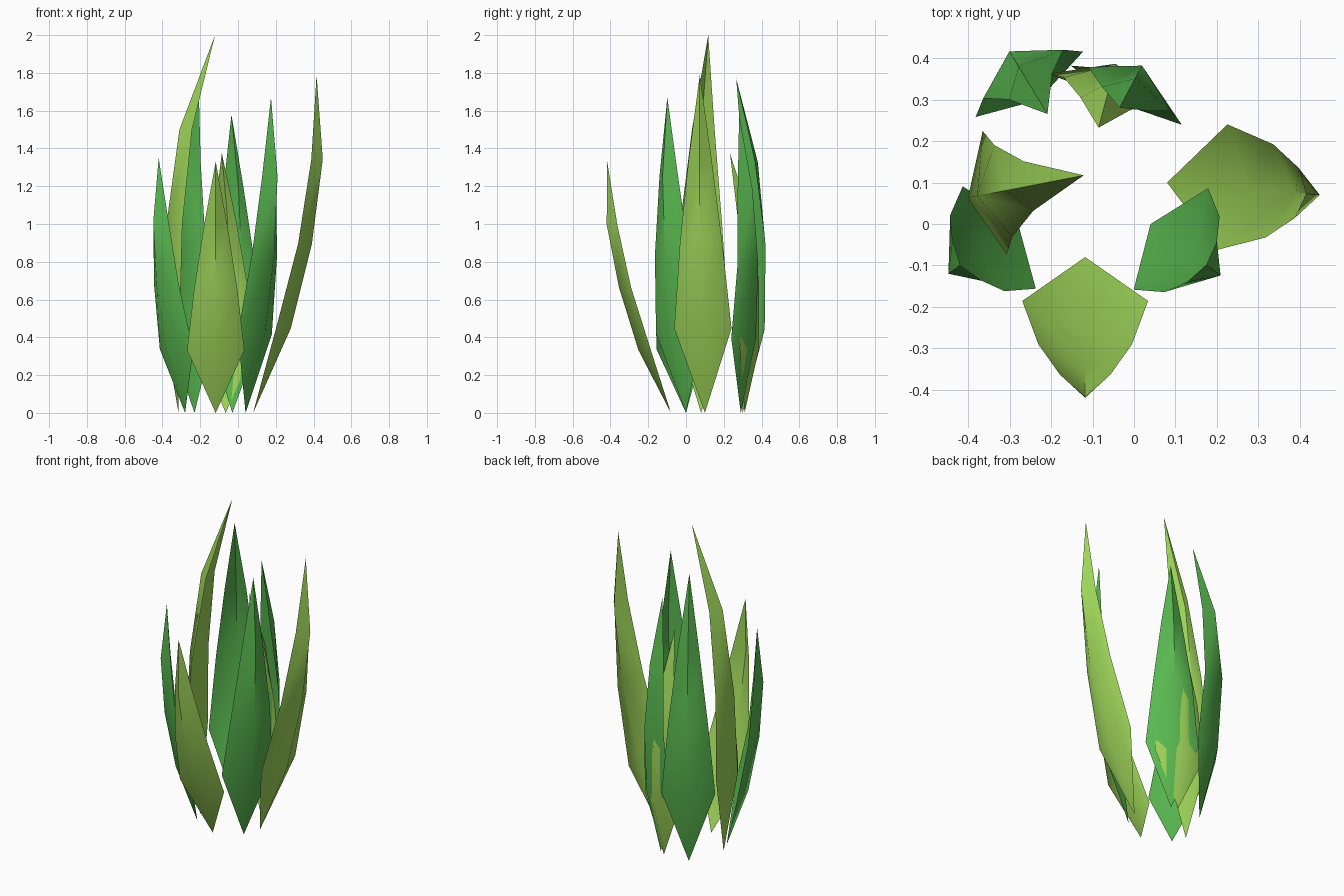
import bpy
import math

if "Cube" in bpy.data.objects:
    bpy.data.objects.remove(bpy.data.objects["Cube"])


def material(name, rgb):
    m = bpy.data.materials.new(name)
    m.diffuse_color = (*rgb, 1)
    m.use_nodes = True
    m.node_tree.nodes["Principled BSDF"].inputs["Base Color"].default_value = m.diffuse_color
    return m


LIGHT = material("light_green", (0.34, 0.66, 0.10))
DARK = material("dark_green", (0.10, 0.48, 0.08))
HALF_WIDTHS = (0.152, 0.113, 0.061)
FOLD = (0.066, 0.064, 0.056)   # how far the side edges sit behind the midrib


def blade(name, mat, base, azimuth, height, reach):
    """Folded leaf: pointed base, three rows of left/mid/right, pointed tip.
    reach = outward offset of the midrib at each quarter height."""
    a = math.radians(azimuth)
    out, side = (math.cos(a), math.sin(a)), (-math.sin(a), math.cos(a))

    def point(r, s, z):
        return (base[0] + out[0] * r + side[0] * s,
                base[1] + out[1] * r + side[1] * s, z)

    verts = [point(0, 0, 0)]
    for i, (w, f) in enumerate(zip(HALF_WIDTHS, FOLD)):
        z = height * (i + 1) / 4
        verts += [point(reach[i] - f, -w, z), point(reach[i], 0, z),
                  point(reach[i] - f, w, z)]
    verts.append(point(reach[3], 0, height))
    faces = [(0, 2, 1), (0, 3, 2), (7, 8, 10), (8, 9, 10)]
    for k in (1, 4):
        for j in (k, k + 1):
            faces.append((j, j + 1, j + 4, j + 3))
    me = bpy.data.meshes.new(name)
    me.from_pydata(verts, [], faces)
    me.materials.append(mat)
    ob = bpy.data.objects.new(name, me)
    bpy.context.collection.objects.link(ob)
    bpy.ops.object.select_all(action='DESELECT')
    ob.select_set(True)
    bpy.context.view_layer.objects.active = ob
    bpy.ops.object.shade_smooth_by_angle(angle=math.radians(68))


# Light blades
blade("blade_right", LIGHT, (0.08, 0.10), -4.6, 1.79, (0.20, 0.312, 0.37, 0.337))
blade("blade_front", LIGHT, (-0.118, -0.08), 270, 1.33, (0.172, 0.275, 0.34, 0.337))
blade("blade_left_tall", LIGHT, (-0.315, 0.08), 191, 2.0, (0.088, 0.065, -0.005, -0.197))
blade("blade_back_short", LIGHT, (-0.065, 0.31), 75, 1.375, (0.08, 0.08, 0.035, -0.08))
# Dark blades
blade("blade_left", DARK, (-0.28, 0.0), 215.5, 1.35, (0.122, 0.185, 0.207, 0.172))
blade("blade_front_right", DARK, (0.04, 0.0), -36.3, 1.67, (0.127, 0.188, 0.21, 0.167))
blade("blade_back_left", DARK, (-0.23, 0.30), 121.3, 1.77, (0.11, 0.137, 0.094, -0.04))
blade("blade_back_right", DARK, (-0.03, 0.29), 62, 1.58, (0.09, 0.105, 0.07, -0.01))
